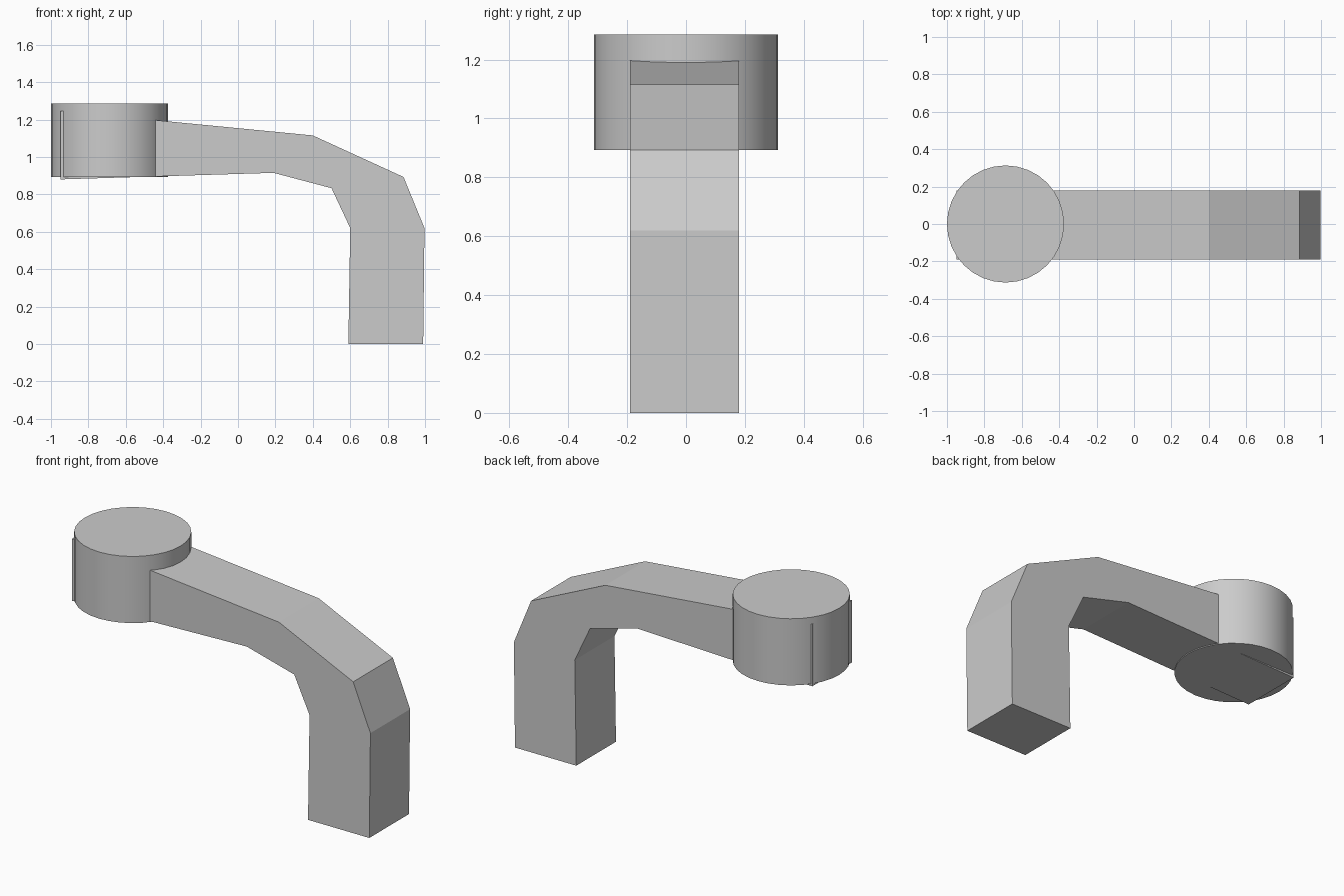
import bpy, bmesh
from mathutils import Matrix

if "Cube" in bpy.data.objects:
    bpy.data.objects.remove(bpy.data.objects["Cube"])


def finish(bm, name):
    bmesh.ops.recalc_face_normals(bm, faces=bm.faces)
    mesh = bpy.data.meshes.new(name)
    bm.to_mesh(mesh)
    bm.free()
    obj = bpy.data.objects.new(name, mesh)
    bpy.context.collection.objects.link(obj)
    return obj


# Bent arm: side profile (x, z) extruded along y
profile = [(0.59, 0.0), (0.99, 0.0), (0.997, 0.62), (0.885, 0.893),
           (0.40, 1.115), (-0.95, 1.246), (-0.95, 0.88),
           (0.19, 0.915), (0.50, 0.833), (0.60, 0.62)]
Y0, Y1 = -0.19, 0.18
bm = bmesh.new()
face = bm.faces.new([bm.verts.new((x, Y0, z)) for x, z in profile])
ext = bmesh.ops.extrude_face_region(bm, geom=[face], use_keep_orig=True)
moved = [g for g in ext["geom"] if isinstance(g, bmesh.types.BMVert)]
bmesh.ops.translate(bm, verts=moved, vec=(0, Y1 - Y0, 0))
finish(bm, "bent_arm")

# Round head at the end of the arm
R, BOTTOM, TOP = 0.313, 0.892, 1.285
bm = bmesh.new()
bmesh.ops.create_cone(bm, cap_ends=True, segments=32, radius1=R, radius2=R,
                      depth=TOP - BOTTOM,
                      matrix=Matrix.Translation((-0.687, 0, (TOP + BOTTOM) / 2)))
head = finish(bm, "round_head")

# Smooth wall with sharp rims
bpy.context.view_layer.objects.active = head
head.select_set(True)
bpy.ops.object.shade_smooth_by_angle()
